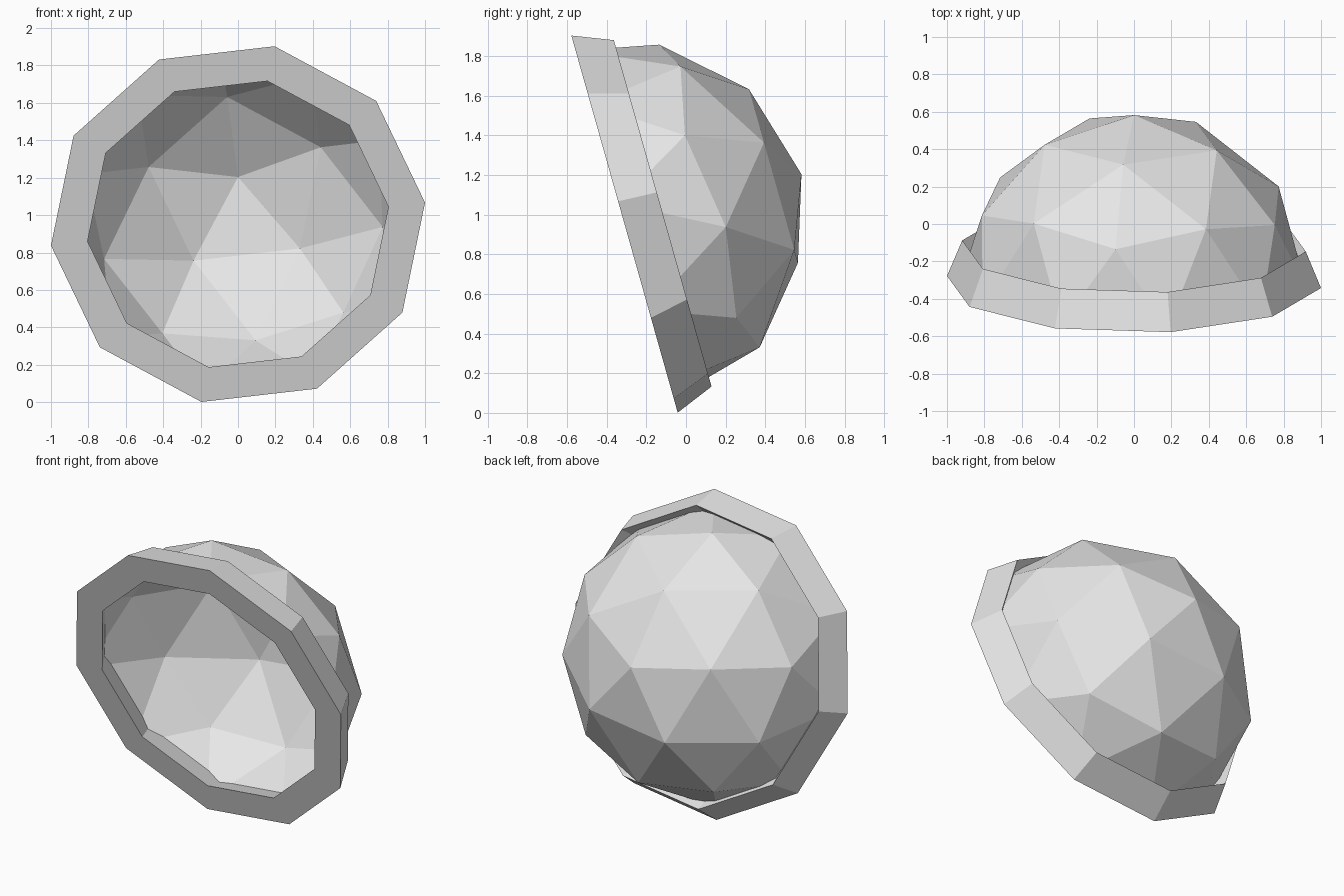
import bpy
import bmesh
from math import cos, sin, radians
from mathutils import Matrix

if "Cube" in bpy.data.objects:
    bpy.data.objects.remove(bpy.data.objects["Cube"], do_unlink=True)

gray = bpy.data.materials.new("plain gray")
gray.use_nodes = True
gray.diffuse_color = (0.8, 0.8, 0.8, 1)
gray.node_tree.nodes["Principled BSDF"].inputs["Base Color"].default_value = (0.8, 0.8, 0.8, 1)

# Shared frame: local z points out of the opening, tipped downward
FRAME = Matrix.Translation((0, -0.31, 0.952)) @ Matrix.Rotation(radians(105.75), 4, "X")
SIDES = 10
TWIST = radians(6.8)


def add_part(name, bm):
    bm.transform(FRAME)
    mesh = bpy.data.meshes.new(name)
    bm.to_mesh(mesh)
    bm.free()
    mesh.materials.append(gray)
    obj = bpy.data.objects.new(name, mesh)
    bpy.context.collection.objects.link(obj)


# Faceted half-sphere bowl, open at its ten-sided equator
bm = bmesh.new()
bmesh.ops.create_icosphere(bm, subdivisions=2, radius=0.927)
upper = [f for f in bm.faces if f.calc_center_median().z > 0]
bmesh.ops.delete(bm, geom=upper, context="FACES")
bmesh.ops.rotate(bm, verts=bm.verts, matrix=Matrix.Rotation(radians(-11.2), 3, "Z"))
add_part("bowl_shell", bm)

# Wedge-section rim: flat front, outer side and inner side tapering to the back
section = [(0.81, 0), (1.007, 0), (0.925, -0.2)]
bm = bmesh.new()
loops = []
for radius, depth in section:
    angles = [TWIST + radians(360 / SIDES * i) for i in range(SIDES)]
    loops.append([bm.verts.new((radius * cos(a), radius * sin(a), depth)) for a in angles])
for k, loop in enumerate(loops):
    following = loops[(k + 1) % len(loops)]
    for i in range(SIDES):
        j = (i + 1) % SIDES
        bm.faces.new((loop[i], following[i], following[j], loop[j]))
bmesh.ops.recalc_face_normals(bm, faces=bm.faces)
add_part("rim", bm)
